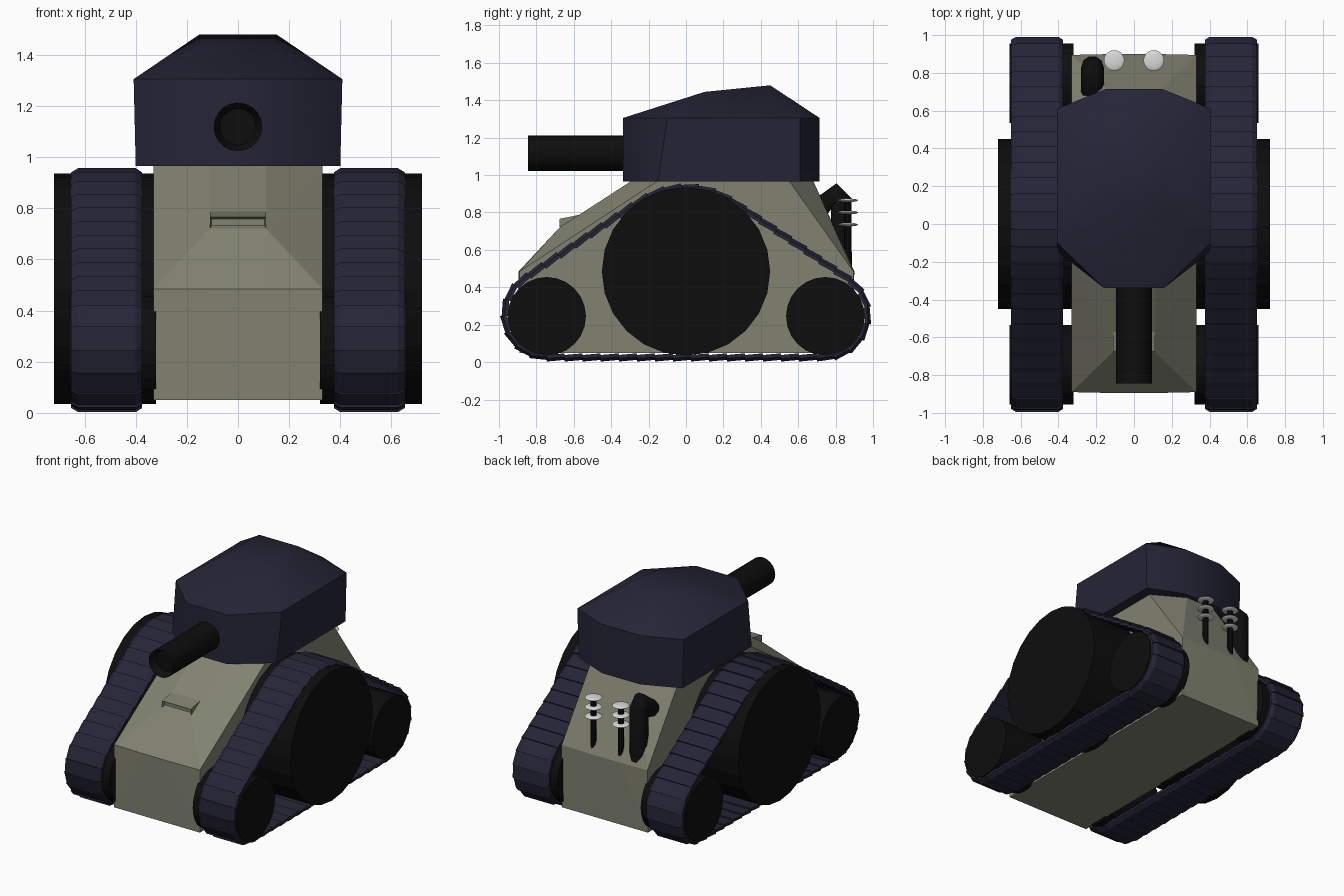
import bpy, bmesh, math
from mathutils import Vector, Matrix
from mathutils.geometry import convex_hull_2d

cube = bpy.data.objects.get("Cube")
if cube:
    bpy.data.objects.remove(cube, do_unlink=True)


def material(name, color):
    m = bpy.data.materials.new(name)
    m.use_nodes = True
    m.diffuse_color = (*color, 1)
    m.node_tree.nodes["Principled BSDF"].inputs["Base Color"].default_value = (*color, 1)
    return m


OLIVE = material("olive grey", (0.22, 0.225, 0.165))
NAVY = material("dark navy", (0.018, 0.018, 0.038))
BLACK = material("black", (0.004, 0.004, 0.004))
PALE = material("pale grey", (0.7, 0.7, 0.7))


def finish(name, bm, mat, smooth=None):
    bmesh.ops.recalc_face_normals(bm, faces=bm.faces)
    me = bpy.data.meshes.new(name)
    bm.to_mesh(me)
    bm.free()
    me.materials.append(mat)
    ob = bpy.data.objects.new(name, me)
    bpy.context.collection.objects.link(ob)
    if smooth:
        bpy.ops.object.select_all(action="DESELECT")
        ob.select_set(True)
        bpy.context.view_layer.objects.active = ob
        bpy.ops.object.shade_smooth_by_angle(angle=math.radians(smooth))
    return ob


def mirrored_solid(half_points):
    """Faceted convex solid from the points of its +x half."""
    bm = bmesh.new()
    for x, y, z in half_points:
        for s in (1, -1):
            bm.verts.new((s * x, y, z))
    bmesh.ops.convex_hull(bm, input=bm.verts)
    loose = [v for v in bm.verts if not v.link_faces]
    bmesh.ops.delete(bm, geom=loose, context="VERTS")
    bmesh.ops.dissolve_limit(bm, angle_limit=0.01, verts=bm.verts, edges=bm.edges)
    return bm


def cylinder(name, start, end, radius, sides, mat, smooth=35, bore=0):
    a, b = Vector(start), Vector(end)
    bm = bmesh.new()
    turn = (b - a).to_track_quat("Z", "Y").to_matrix().to_4x4()
    bmesh.ops.create_cone(bm, cap_ends=True, segments=sides, radius1=radius,
                          radius2=radius, depth=(b - a).length,
                          matrix=Matrix.Translation((a + b) / 2) @ turn)
    if bore:
        cap = min(bm.faces, key=lambda f: (f.calc_center_median() - b).length)
        bmesh.ops.inset_region(bm, faces=[cap], thickness=radius * 0.25)
        bmesh.ops.translate(bm, verts=cap.verts, vec=(a - b).normalized() * bore)
    return finish(name, bm, mat, smooth)


# Hull: box below, faceted glacis and rear above
W, C = 0.33, 0.11
finish("hull", mirrored_solid([
    (W, -0.89, 0.05), (W, 0.89, 0.05), (W, -0.89, 0.485), (W, 0.895, 0.485),
    (C, -0.895, 0.485), (C, 0.9, 0.485), (C, -0.676, 0.72), (W, -0.76, 0.54),
    (W, -0.38, 0.82), (C, -0.29, 0.97), (W, -0.15, 0.97),
    (W, 0.67, 0.54), (W, 0.55, 0.97), (C, 0.68, 0.97)]), OLIVE)

# Driver visor with recessed slit
bm = mirrored_solid([(C, -0.676, 0.722), (C, -0.676, 0.766),
                     (C, -0.495, 0.803), (C, -0.5, 0.722)])
front = min(bm.faces, key=lambda f: f.calc_center_median().y)
bmesh.ops.inset_region(bm, faces=[front], thickness=0.01)
bmesh.ops.translate(bm, verts=front.verts, vec=(0, 0.02, 0))
finish("visor", bm, OLIVE)

# Turret: eight-sided wall with a softly shaded sloping roof
plan = [(0.16, -0.338), (0.408, -0.1), (0.408, 0.61), (0.15, 0.715)]
wall = [(x, y, 1.305) for x, y in plan]
foot = [(x * 0.98, y, 0.965) for x, y in plan]
foot[1] = (foot[1][0], -0.15, 0.965)
finish("turret", mirrored_solid(
    wall + foot + [(0.15, 0.1, 1.445), (0.15, 0.45, 1.48)]), NAVY, 38)

# Gun
cylinder("gun_barrel", (0, -0.25, 1.118), (0, -0.845, 1.118), 0.095, 20, BLACK, bore=0.05)

# Belt path around the three wheels of a side: (y, z, wheel radius, belt radius)
WHEELS = {"front_wheel": (-0.745, 0.245, 0.21, 0.25, 0.66),
          "main_wheel": (0, 0.485, 0.45, 0.465, 0.72),
          "rear_wheel": (0.745, 0.245, 0.21, 0.25, 0.66)}


def belt_path(count):
    ring = []
    for y, z, _, r, _ in WHEELS.values():
        for k in range(60):
            t = math.tau * k / 60
            ring.append(Vector((y + r * math.cos(t), z + 0.008 + r * math.sin(t))))
    loop = [ring[i] for i in convex_hull_2d(ring)]
    pairs = list(zip(loop, loop[1:] + loop[:1]))
    step = sum((b - a).length for a, b in pairs) / count
    points, travelled = [], 0.0
    for a, b in pairs:
        length = (b - a).length
        while len(points) < count and len(points) * step <= travelled + length:
            points.append(a.lerp(b, (len(points) * step - travelled) / length))
        travelled += length
    return points


def track(name, side):
    path = belt_path(50)
    area = sum(a.cross(b) for a, b in zip(path, path[1:] + path[:1]))
    bm = bmesh.new()
    # cross-section of a plate: x and depth below the outer surface
    section = [(0.375, 0.035), (0.375, 0.016), (0.4, 0), (0.625, 0), (0.652, 0.016), (0.652, 0.035)]
    n = len(path)
    for i in range(n):
        rings = []
        for j, drop in ((i, 0), (i + 1, 0.009)):
            p = path[j % n]
            along = path[(j + 1) % n] - path[j - 1]
            out = Vector((along.y, -along.x)).normalized() * math.copysign(1, area)
            ring = []
            for x, depth in section:
                q = p - out * (depth + drop)
                ring.append(bm.verts.new((side * x, q.x, q.y)))
            rings.append(ring)
        a, b = rings
        bm.faces.new(a)
        bm.faces.new(b[::-1])
        for k in range(len(section)):
            m = (k + 1) % len(section)
            bm.faces.new((a[k], b[k], b[m], a[m]))
    finish(name, bm, NAVY)


# Running gear on both sides
for side, label in ((1, "left"), (-1, "right")):
    track(label + "_track", side)
    for part, (y, z, r, _, outer) in WHEELS.items():
        cylinder(label + "_" + part, (side * 0.32, y, z), (side * outer, y, z),
                 r, 24, BLACK, smooth=None)

# Exhaust pipe with an elbow into the rear plate
curve = bpy.data.curves.new("exhaust_pipe", "CURVE")
curve.dimensions = "3D"
curve.bevel_depth = 0.06
curve.bevel_resolution = 3
curve.use_fill_caps = True
spline = curve.splines.new("POLY")
bends = [(0.83, 0.47), (0.83, 0.86), (0.8, 0.9), (0.7, 0.81)]
spline.points.add(len(bends) - 1)
for point, (y, z) in zip(spline.points, bends):
    point.co = (-0.22, y, z, 1)
curve.materials.append(BLACK)
bpy.context.collection.objects.link(bpy.data.objects.new("exhaust_pipe", curve))

# Rear aerial posts with stacked discs
for side, label in ((1, "left"), (-1, "right")):
    x, y = side * 0.105, 0.865
    cylinder(label + "_aerial_post", (x, y, 0.5), (x, y, 0.865), 0.02, 10, BLACK)
    for k in range(3):
        bm = bmesh.new()
        bmesh.ops.create_uvsphere(
            bm, u_segments=20, v_segments=8, radius=0.055,
            matrix=Matrix.Translation((x, y, 0.735 + 0.065 * k)) @ Matrix.Diagonal((1, 1, 0.18, 1)))
        finish(f"{label}_aerial_disc_{k + 1}", bm, PALE, 60)
